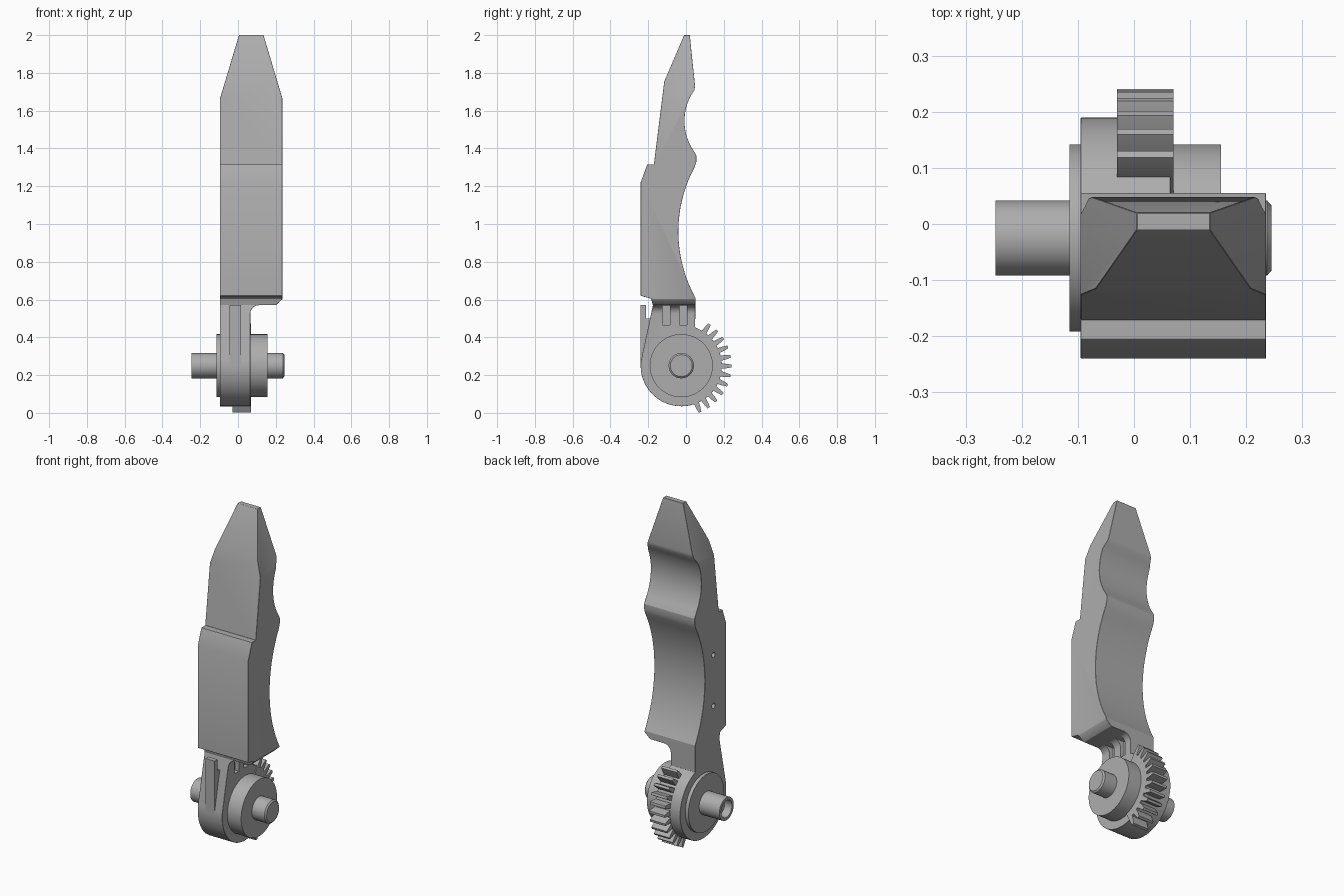
import bpy, bmesh
from math import sin, cos, pi, radians
from mathutils import Vector

cube = bpy.data.objects.get("Cube")
if cube:
    bpy.data.objects.remove(cube)

grey = bpy.data.materials.new("plain_grey")
grey.use_nodes = True
grey.diffuse_color = (0.42, 0.42, 0.42, 1)
grey.node_tree.nodes["Principled BSDF"].inputs["Base Color"].default_value = (0.42, 0.42, 0.42, 1)

HUB_Y, HUB_Z = -0.025, 0.25      # pivot axis
LEFT, RIGHT = -0.095, 0.235      # blade sides
NECK = 0.065                     # inner side of the neck


def finish(name, bm):
    bmesh.ops.recalc_face_normals(bm, faces=bm.faces)
    mesh = bpy.data.meshes.new(name)
    bm.to_mesh(mesh)
    bm.free()
    ob = bpy.data.objects.new(name, mesh)
    bpy.context.collection.objects.link(ob)
    mesh.materials.append(grey)
    return ob


def extrude(name, points, axis, start, end):
    """Extrude a (y, z) outline along x, or an (x, z) outline along y."""
    bm = bmesh.new()
    verts = [bm.verts.new((start, a, b) if axis == "x" else (a, start, b)) for a, b in points]
    face = bm.faces.new(verts)
    out = bmesh.ops.extrude_face_region(bm, geom=[face])
    shift = Vector((end - start, 0, 0)) if axis == "x" else Vector((0, end - start, 0))
    bmesh.ops.translate(bm, vec=shift, verts=[v for v in out["geom"] if isinstance(v, bmesh.types.BMVert)])
    return finish(name, bm)


def lathe(name, profile, segments=64, y=HUB_Y, z=HUB_Z):
    """Spin an (x, radius) profile round an axis parallel to x."""
    bm = bmesh.new()
    verts = [bm.verts.new((x, y, z + r)) for x, r in profile]
    edges = [bm.edges.new(pair) for pair in zip(verts, verts[1:])]
    bmesh.ops.spin(bm, geom=verts + edges, cent=(0, y, z), axis=(1, 0, 0),
                   angle=2 * pi, steps=segments, use_merge=True)
    bmesh.ops.remove_doubles(bm, verts=bm.verts, dist=0.0002)
    return finish(name, bm)


def select(ob):
    bpy.ops.object.select_all(action="DESELECT")
    ob.select_set(True)
    bpy.context.view_layer.objects.active = ob


def apply(ob, kind, **settings):
    mod = ob.modifiers.new(kind.lower(), kind)
    for key, value in settings.items():
        setattr(mod, key, value)
    select(ob)
    bpy.ops.object.modifier_apply(modifier=mod.name)


def boolean(ob, cutter, operation="DIFFERENCE"):
    apply(ob, "BOOLEAN", object=cutter, operation=operation, solver="EXACT")
    bpy.data.objects.remove(cutter)


def curve(a, b, depth, steps=14):
    """Circular arc from a to b, bulging by depth towards -y."""
    a, b = Vector(a), Vector(b)
    half = (b - a).length / 2
    radius = (half * half + depth * depth) / (2 * depth)
    along = (b - a).normalized()
    side = Vector((-along.y, along.x))
    if side.x > 0:
        side.negate()
    mid = (a + b) / 2
    points = []
    for i in range(steps + 1):
        t = -half + 2 * half * i / steps
        points.append(tuple(mid + along * t + side * ((radius ** 2 - t * t) ** 0.5 - radius + depth)))
    return points


def ring(radius, start, end, steps):
    angles = [radians(start + (end - start) * i / steps) for i in range(steps + 1)]
    return [(HUB_Y + radius * cos(a), HUB_Z + radius * sin(a)) for a in angles]


# Finger body: side outline crossed with front outline
side = [(-0.01, 2.0), (-0.115, 1.755), (-0.17, 1.315), (-0.205, 1.315), (-0.24, 1.22),
        (-0.24, 0.62), (-0.185, 0.605), (-0.175, 0.57)]
side += ring(0.215, 172, 430, 60)
side += [(0.05, 0.6)]
side += curve((0.05, 0.61), (0.045, 1.30), 0.088, 20)
side += [(0.055, 1.33), (0.055, 1.36)]
side += curve((0.045, 1.38), (0.045, 1.71), 0.053)
side += [(0.048, 1.73), (0.02, 2.0)]
body = extrude("finger_body", side, "x", -0.5, 0.5)

fillet = [(NECK + 0.045 * (1 - cos(a)), 0.525 + 0.045 * sin(a)) for a in [i * pi / 16 for i in range(9)]]
front = [(LEFT, 0), (NECK, 0)] + fillet
front += [(0.2, 0.57), (RIGHT, 0.602), (RIGHT, 1.665), (0.135, 2.1 - 0.1),
          (0.135, 2.1), (0.005, 2.1), (0.005, 2.0), (LEFT, 1.665)]
boolean(body, extrude("front_cutter", front, "y", -0.5, 0.5), "INTERSECT")
apply(body, "BEVEL", width=0.009, segments=1, limit_method="ANGLE",
      angle_limit=radians(35), use_clamp_overlap=True)

# Slots through the fillet under the blade
for y in (-0.105, -0.015):
    slot = [(y - 0.02, 0.465), (y + 0.02, 0.465), (y + 0.02, 0.569), (y - 0.02, 0.569)]
    boolean(body, extrude("slot_cutter", slot, "x", NECK - 0.025, 0.3))

# Two screw holes in the outer side
for z in (0.78, 1.08):
    hole = lathe("hole_cutter", [(-0.2, 0), (-0.2, 0.015), (-0.04, 0.015), (-0.04, 0)], 20, -0.12, z)
    boolean(body, hole)

# Front stop rib with a notch behind its tip
rib = [(-0.24, 0.25), (-0.24, 0.57), (-0.212, 0.57), (-0.212, 0.5), (-0.18, 0.5), (-0.18, 0.25)]
extrude("stop_rib", rib, "x", -0.045, 0.015)

# Gear sector with trapezoid teeth
TEETH, PITCH = 12, 11.25
gear = []
for i in range(TEETH):
    mid = -68 + i * PITCH
    for offset, radius in ((-3.9, 0.212), (-2.6, 0.245), (-1.5, 0.266), (1.5, 0.266), (2.6, 0.245), (3.9, 0.212)):
        gear += ring(radius, mid + offset, mid + offset, 1)[:1]
gear += ring(0.15, 62, 284, 24)
extrude("gear_sector", gear, "x", -0.03, 0.07)

# Hub collars either side and the pivot pin with a hollow end
lathe("outer_collar", [(-0.115, 0), (-0.115, 0.167), (-0.08, 0.167), (-0.08, 0)])
lathe("inner_collar", [(0.05, 0), (0.05, 0.167), (0.155, 0.167), (0.155, 0)])
lathe("pivot_pin", [(-0.2, 0), (-0.2, 0.05), (-0.247, 0.05), (-0.247, 0.067),
                    (0.237, 0.067), (0.245, 0.058), (0.245, 0)], 48)

# Smooth curved faces, keep edges sharp
for ob in bpy.context.scene.objects:
    if ob.type == "MESH" and grey.name in ob.data.materials:
        select(ob)
        bpy.ops.object.shade_smooth_by_angle(angle=radians(25))
